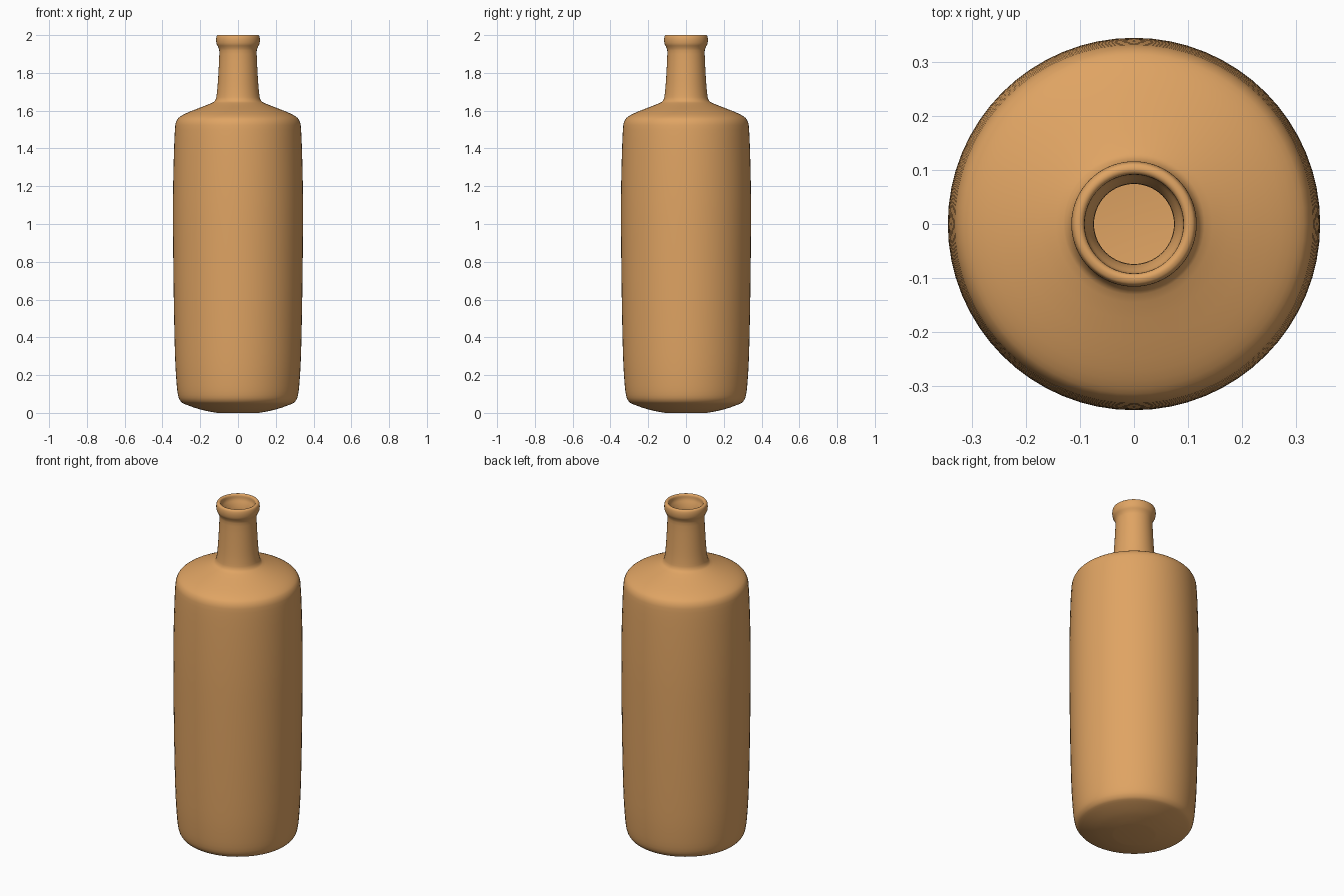
import bpy, bmesh, math

if "Cube" in bpy.data.objects:
    bpy.data.objects.remove(bpy.data.objects["Cube"])

SEGMENTS = 64
STEPS = 3  # samples between profile points

clay = bpy.data.materials.new("warm_tan_clay")
clay.diffuse_color = (0.74, 0.37, 0.125, 1)
clay.use_nodes = True
clay.node_tree.nodes["Principled BSDF"].inputs["Base Color"].default_value = clay.diffuse_color

# Profile as (radius, height): outside from base to lip, then inside back down
outer = [(0.11, 0.0), (0.15, 0.007), (0.21, 0.021), (0.28, 0.046), (0.304, 0.062),
         (0.318, 0.095), (0.327, 0.18), (0.334, 0.32), (0.340, 0.6), (0.344, 0.95),
         (0.344, 1.15), (0.340, 1.35), (0.334, 1.5), (0.326, 1.545), (0.304, 1.57),
         (0.25, 1.597), (0.145, 1.638), (0.121, 1.655), (0.113, 1.685), (0.106, 1.76),
         (0.099, 1.9), (0.103, 1.932), (0.113, 1.952), (0.116, 1.975), (0.113, 1.994),
         (0.106, 2.0)]
inner = [(0.098, 2.0), (0.092, 1.993), (0.090, 1.972), (0.080, 1.945), (0.074, 1.9),
         (0.081, 1.76), (0.088, 1.68), (0.099, 1.64), (0.13, 1.62), (0.24, 1.575),
         (0.29, 1.55), (0.308, 1.51), (0.316, 1.35), (0.320, 1.1), (0.316, 0.6),
         (0.308, 0.28), (0.295, 0.11), (0.27, 0.072), (0.20, 0.045), (0.11, 0.025)]


def smooth_curve(pts):
    """Catmull-Rom samples through the profile points."""
    out = []
    for i in range(len(pts) - 1):
        a, b = pts[max(i - 1, 0)], pts[i]
        c, d = pts[i + 1], pts[min(i + 2, len(pts) - 1)]
        for s in range(STEPS):
            t = s / STEPS
            out.append(tuple(0.5 * (2 * q + (r - p) * t + (2 * p - 5 * q + 4 * r - w) * t * t
                                    + (3 * q - p - 3 * r + w) * t ** 3)
                             for p, q, r, w in zip(a, b, c, d)))
    return out + [pts[-1]]


def lathe(name, profile, material):
    """Revolve the profile around z and close both ends with discs."""
    bm = bmesh.new()
    rings = []
    for r, z in profile:
        rings.append([bm.verts.new((r * math.cos(k * math.tau / SEGMENTS),
                                    r * math.sin(k * math.tau / SEGMENTS), z))
                      for k in range(SEGMENTS)])
    for low, high in zip(rings, rings[1:]):
        for k in range(SEGMENTS):
            n = (k + 1) % SEGMENTS
            bm.faces.new((low[k], low[n], high[n], high[k]))
    bm.faces.new(rings[0][::-1])
    bm.faces.new(rings[-1])
    bm.normal_update()
    mesh = bpy.data.meshes.new(name)
    bm.to_mesh(mesh)
    bm.free()
    mesh.materials.append(material)
    obj = bpy.data.objects.new(name, mesh)
    bpy.context.collection.objects.link(obj)
    bpy.context.view_layer.objects.active = obj
    obj.select_set(True)
    bpy.ops.object.shade_smooth_by_angle(angle=math.radians(50))
    return obj


# Hollow bottle: body, shoulder, neck and rolled lip in one wall
lathe("bottle", smooth_curve(outer + inner), clay)
